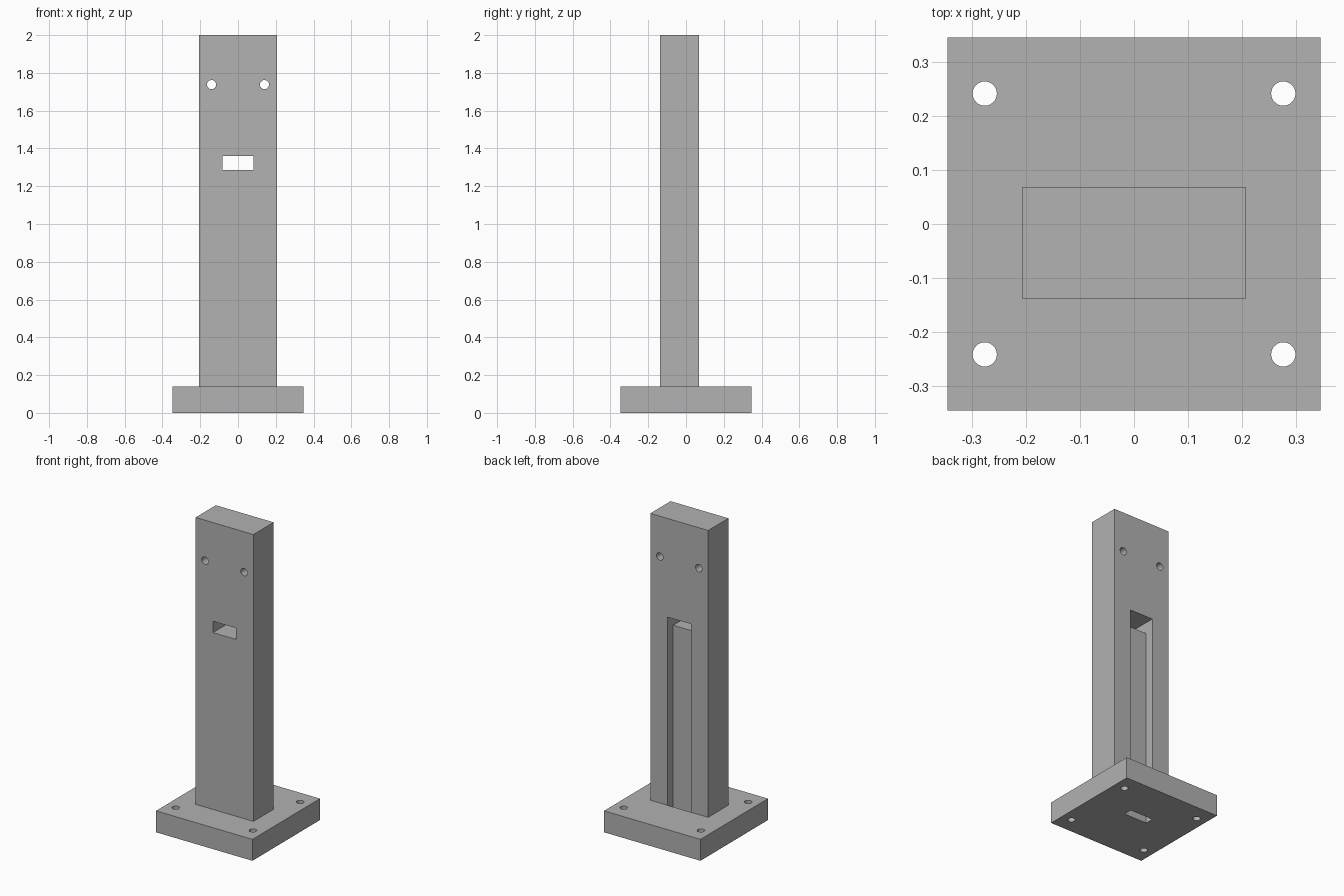
import bpy
import math

if "Cube" in bpy.data.objects:
    bpy.data.objects.remove(bpy.data.objects["Cube"], do_unlink=True)

# Main dimensions
BASE_HALF, BASE_TOP, TOP = 0.346, 0.139, 2.0
COL_HALF, FRONT, BACK = 0.2075, -0.138, 0.069
GROOVE_HALF, GROOVE_FLOOR = 0.083, 0.013
WINDOW_LOW, WINDOW_HIGH = 1.286, 1.36

grey = bpy.data.materials.new("plain_grey")
grey.use_nodes = True
colour = (0.445, 0.445, 0.445, 1)
grey.diffuse_color = colour
grey.node_tree.nodes["Principled BSDF"].inputs["Base Color"].default_value = colour


def box(name, low, high):
    """Box between two opposite corners."""
    centre = [(a + b) / 2 for a, b in zip(low, high)]
    bpy.ops.mesh.primitive_cube_add(size=1, location=centre)
    ob = bpy.context.object
    ob.name = ob.data.name = name
    ob.scale = [b - a for a, b in zip(low, high)]
    bpy.ops.object.transform_apply(location=False, rotation=False, scale=True)
    ob.data.materials.append(grey)
    return ob


def drill(radius, depth, location, rotation=(0, 0, 0)):
    """Round cutter for a through hole."""
    bpy.ops.mesh.primitive_cylinder_add(
        vertices=48, radius=radius, depth=depth, location=location, rotation=rotation)
    ob = bpy.context.object
    ob.name = "hole_cutter"
    ob.data.materials.append(grey)
    return ob


def cut(target, cutters):
    """Subtract each cutter, then remove it."""
    for cutter in cutters:
        cutter.hide_render = True
        mod = target.modifiers.new("cut", 'BOOLEAN')
        mod.operation = 'DIFFERENCE'
        mod.solver = 'EXACT'
        mod.object = cutter
        bpy.ops.object.select_all(action='DESELECT')
        target.select_set(True)
        bpy.context.view_layer.objects.active = target
        bpy.ops.object.modifier_apply(modifier=mod.name)
        bpy.data.objects.remove(cutter, do_unlink=True)
    bpy.ops.object.shade_smooth_by_angle(angle=math.radians(30))


# Base plate with four bolt holes and a slot in line with the column groove
base = box("base_plate", (-BASE_HALF, -BASE_HALF, 0), (BASE_HALF, BASE_HALF, BASE_TOP))
cutters = [drill(0.0225, 0.5, (x, y, BASE_TOP / 2))
           for x in (-0.277, 0.277) for y in (-0.242, 0.242)]
cutters.append(box("slot_cutter", (-GROOVE_HALF, GROOVE_FLOOR, -0.1),
                   (GROOVE_HALF, BACK, 0.3)))
cut(base, cutters)

# Column with a back groove, a window through it and two round holes
column = box("column", (-COL_HALF, FRONT, BASE_TOP), (COL_HALF, BACK, TOP))
cutters = [drill(0.024, 0.6, (x, 0, 1.738), (math.pi / 2, 0, 0)) for x in (-0.14, 0.14)]
cutters.append(box("groove_cutter", (-GROOVE_HALF, GROOVE_FLOOR, 0),
                   (GROOVE_HALF, 0.2, WINDOW_HIGH)))
cutters.append(box("window_cutter", (-GROOVE_HALF, -0.3, WINDOW_LOW),
                   (GROOVE_HALF, 0.2, WINDOW_HIGH)))
cut(column, cutters)
